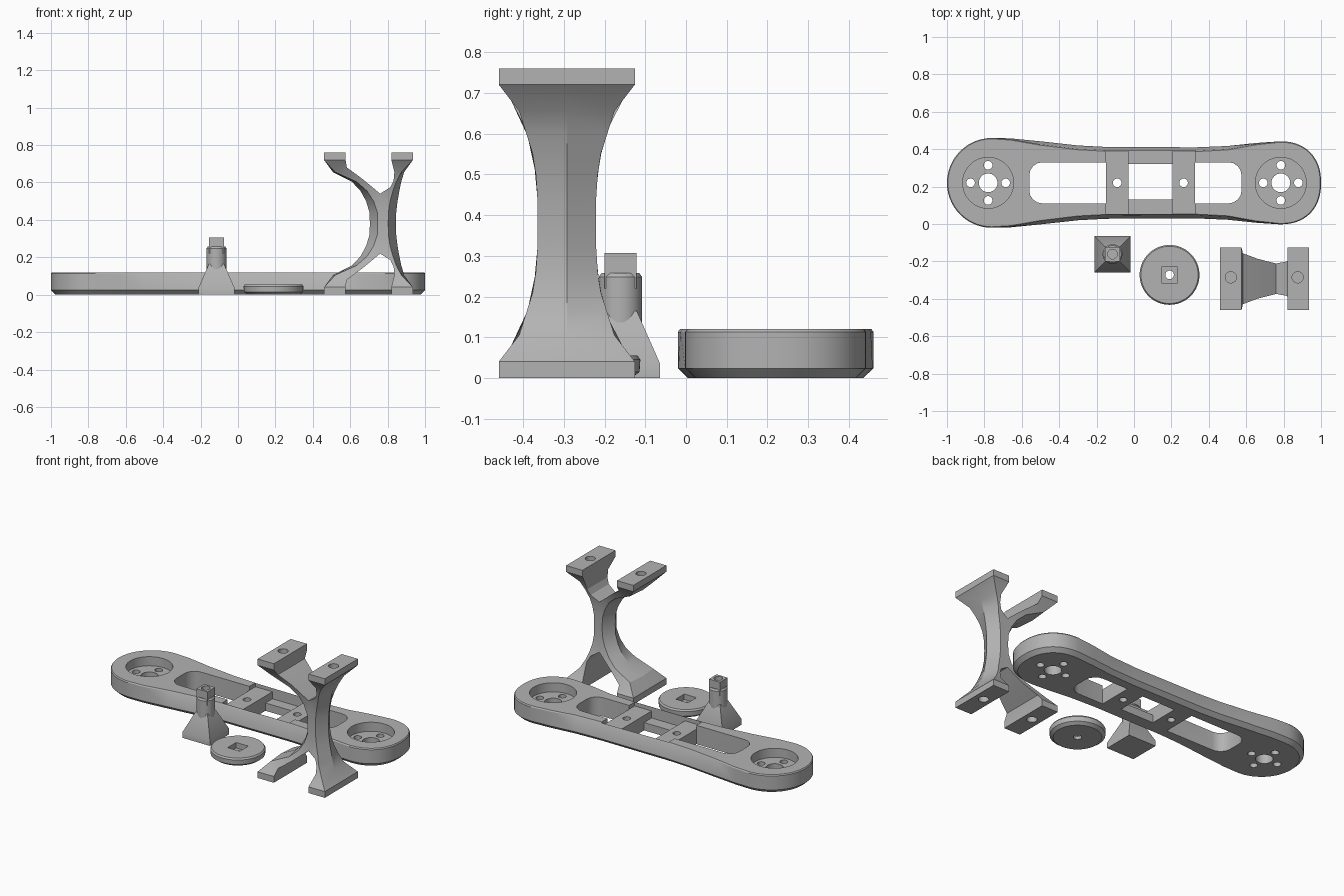
import bpy, bmesh, math
from mathutils import Vector

if "Cube" in bpy.data.objects:
    bpy.data.objects.remove(bpy.data.objects["Cube"])

grey = bpy.data.materials.new("plain grey")
grey.diffuse_color = (0.45, 0.45, 0.45, 1)
grey.use_nodes = True
grey.node_tree.nodes["Principled BSDF"].inputs["Base Color"].default_value = grey.diffuse_color


def add(name, bm, loc=(0, 0, 0)):
    bmesh.ops.remove_doubles(bm, verts=bm.verts, dist=1e-5)
    bmesh.ops.recalc_face_normals(bm, faces=bm.faces)
    me = bpy.data.meshes.new(name)
    bm.to_mesh(me)
    bm.free()
    ob = bpy.data.objects.new(name, me)
    ob.location = loc
    bpy.context.collection.objects.link(ob)
    me.materials.append(grey)
    return ob


def loft(bm, rings):
    """Closed solid through rings of equal point count."""
    vs = [[bm.verts.new(p) for p in r] for r in rings]
    n = len(vs[0])
    for a, b in zip(vs, vs[1:]):
        for i in range(n):
            j = (i + 1) % n
            bm.faces.new((a[i], a[j], b[j], b[i]))
    bm.faces.new(vs[0][::-1])
    bm.faces.new(vs[-1])
    bmesh.ops.recalc_face_normals(bm, faces=bm.faces)


def circle(x, y, r, z, n=48):
    return [(x + r * math.cos(2 * math.pi * i / n), y + r * math.sin(2 * math.pi * i / n), z) for i in range(n)]


def rect(x0, x1, y0, y1, z):
    return [(x0, y0, z), (x1, y0, z), (x1, y1, z), (x0, y1, z)]


def prism(poly, z0, z1):
    return [[(p[0], p[1], z) for p in poly] for z in (z0, z1)]


def cut(ob, solids):
    for k, rings in enumerate(solids):
        bm = bmesh.new()
        loft(bm, rings)
        c = add(ob.name + "_cutter", bm)
        m = ob.modifiers.new("cut", 'BOOLEAN')
        m.operation, m.solver, m.object = 'DIFFERENCE', 'EXACT', c
        c.hide_render = True
        c.hide_set(True)


def finish(ob, angle=25):
    """Apply modifiers, drop cutters, shade."""
    bpy.context.view_layer.update()
    ev = ob.evaluated_get(bpy.context.evaluated_depsgraph_get())
    me = bpy.data.meshes.new_from_object(ev)
    ob.modifiers.clear()
    ob.data = me
    for c in [o for o in bpy.data.objects if o.name.startswith(ob.name + "_cutter")]:
        bpy.data.objects.remove(c)
    bpy.ops.object.select_all(action='DESELECT')
    ob.select_set(True)
    bpy.context.view_layer.objects.active = ob
    bpy.ops.object.shade_smooth_by_angle(angle=math.radians(angle))


# ---- long arm: rounded ends, slim waist, sloping waist sides
CY = 0.22
SIDE = [(-0.76, .24), (-0.66, .238), (-0.5, .222), (-0.3, .2), (-0.15, .192),
        (0.33, .19), (0.5, .197), (0.65, .213), (0.78, .222)]


def arm_ring(z, inset, lean):
    half = []
    n = 14
    for i in range(n):                      # left end
        a = math.pi - math.pi / 2 * i / n
        half.append((-0.76 + (.24 - inset) * math.cos(a), (.24 - inset) * math.sin(a)))
    for x, w in SIDE:                       # flank, leaning inward along the waist
        k = min(1, max(0, (0.72 - abs(x)) / 0.25))
        half.append((x, w - inset - lean * k))
    for i in range(1, n + 1):               # right end, slightly squarer
        a = math.pi / 2 * (1 - i / n)
        half.append((0.78 + (.22 - inset) * math.cos(a) ** 0.88 if i < n else 1 - inset,
                     (.222 - inset) * math.sin(a) ** 0.88 if i < n else 0))
    ring = half + [(x, -y) for x, y in half[-2:0:-1]]
    return [(x, CY + y, z) for x, y in ring]


bm = bmesh.new()
loft(bm, [arm_ring(0, .025, 0), arm_ring(.024, 0, 0), arm_ring(.113, 0, .018), arm_ring(.12, .005, .018)])
arm = add("long_arm", bm)


def window(x_flat, x_round, y0, y1, r=.07):
    """Opening with two rounded corners at one end."""
    s = 1 if x_round > x_flat else -1
    pts = [(x_flat, y0)]
    for cy, a0 in ((y0 + r, -90), (y1 - r, 0)):
        for i in range(5):
            a = math.radians(a0 + 22.5 * i)
            pts.append((x_round + s * r * (math.cos(a) - 1), cy + r * math.sin(a)))
    return pts + [(x_flat, y1)]


cuts = [prism(window(-.15, -.56, .11, .33), -.05, .2),
        prism(window(.325, .575, .11, .33), -.05, .2),
        prism(rect(-.15, .325, .054, .39, 0), .095, .2),      # shallow seat over crossbars
        prism(rect(-.03, .205, .054, .39, 0), .05, .21),      # deeper middle seat
        prism(rect(-.03, .205, .13, .32, 0), -.05, .22)]      # middle opening
for x in (-.09, .265):
    cuts.append(prism(circle(x, CY, .023, 0, 24), -.05, .2))
for x in (-.78, .785):                                        # round sockets and their holes
    cuts.append(prism(circle(x, CY, .136, 0, 64), .062, .2))
    cuts.append(prism(circle(x, CY, .05, 0, 32), -.05, .18))
    for dx, dy in ((.094, 0), (-.094, 0), (0, .094), (0, -.094)):
        cuts.append(prism(circle(x + dx, CY + dy, .023, 0, 24), -.05, .17))
cut(arm, cuts)
finish(arm)

# ---- X-shaped bracket: lower half from leg stations, mirrored upward
WIDTH = [(0, .167), (.04, .167), (.105, .117), (.215, .082), (.29, .072), (.38, .072)]


def half_width(z):
    for (z0, w0), (z1, w1) in zip(WIDTH, WIDTH[1:]):
        if z <= z1:
            return w0 + (w1 - w0) * (z - z0) / (z1 - z0)
    return .072


# station: outer x, outer z, inner x, inner z, ridge inset
LEFT = [(.46, 0, .575, 0, 0), (.46, .04, .575, .04, 0), (.508, .105, .582, .08, .012),
        (.61, .157, .66, .137, .025), (.655, .205, .71, .178, .035),
        (.685, .26, .76, .22, .04), (.703, .32, .775, .30, .042), (.705, .38, .775, .38, .042)]
RIGHT = [(.935, 0, .82, 0, 0), (.935, .04, .82, .04, 0), (.888, .105, .836, .105, .015),
         (.872, .16, .832, .15, .028), (.862, .21, .815, .185, .035),
         (.853, .26, .76, .22, .04), (.846, .32, .775, .30, .042), (.845, .38, .775, .38, .042)]
bm = bmesh.new()
for leg, s in ((LEFT, 1), (RIGHT, -1)):
    rows = []
    for xo, zo, xi, zi, d in leg:
        wo, wi = half_width(zo), half_width(zi)
        pts = [(xi, -wi, zi), (xo + s * d, -wo, zo), (xo, 0, zo), (xo + s * d, wo, zo), (xi, wi, zi)]
        rows.append([bm.verts.new((x, y, z - .38)) for x, y, z in pts])
    bm.faces.new(rows[0])
    for k, (a, b) in enumerate(zip(rows, rows[1:])):
        for i in range(5 if k < 5 else 4):     # legs are joined above the crotch
            j = (i + 1) % 5
            bm.faces.new((a[i], a[j], b[j], b[i]))
bracket = add("x_bracket", bm, (0, -.2925, .38))
m = bracket.modifiers.new("mirror", 'MIRROR')
m.use_axis = (False, False, True)
m.merge_threshold = .0005
cut(bracket, [prism(circle(x, -.285, .03, 0, 24), z0, z1)
              for x in (.518, .875) for z0, z1 in ((-.03, .05), (.71, .8))])
finish(bracket, 20)

# ---- post: pyramid foot, round shaft, square neck
PX, PY = -.115, -.161


def square(h, z):
    return rect(PX - h, PX + h, PY - h, PY + h, z)


post_parts = [("post_foot", [square(.0975, 0), square(.0975, .035), square(.04, .165)]),
              ("post_shaft", [circle(PX, PY, .053, z) if z < .25 else circle(PX, PY, .046, z)
                              for z in (.09, .248, .258)]),
              ("post_neck", [square(.039, .22), square(.039, .307)])]
for name, rings in post_parts:
    bm = bmesh.new()
    loft(bm, rings)
    ob = add(name, bm)
    if name == "post_neck":
        cut(ob, [prism(circle(PX, PY, .026, 0, 24), .265, .35)])
    finish(ob)

# ---- round cap with square socket and centre hole
DX, DY = .19, -.272
bm = bmesh.new()
loft(bm, [circle(DX, DY, r, z, 64) for r, z in ((.138, 0), (.158, .015), (.16, .045), (.153, .055))])
cap = add("round_cap", bm)
cut(cap, [prism(rect(DX - .043, DX + .043, DY - .043, DY + .043, 0), .02, .1),
          prism(circle(DX, DY, .023, 0, 24), -.05, .09)])
finish(cap)
